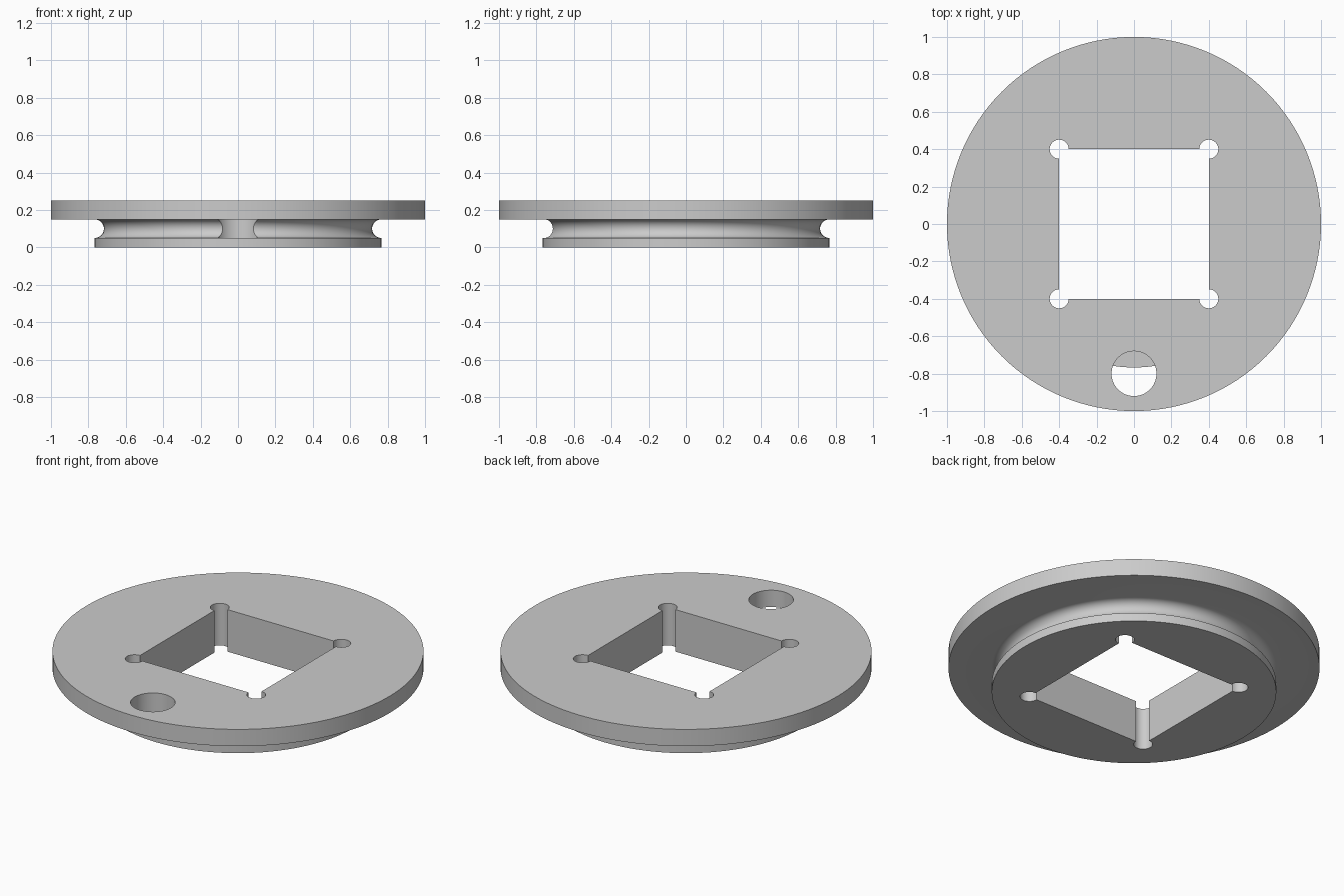
import bpy, bmesh, math
from mathutils import Vector

old = bpy.data.objects.get("Cube")
if old:
    bpy.data.objects.remove(old, do_unlink=True)

grey = bpy.data.materials.new("plain_grey")
grey.use_nodes = True
COLOUR = (0.6, 0.6, 0.6, 1)
grey.diffuse_color = COLOUR
grey.node_tree.nodes["Principled BSDF"].inputs["Base Color"].default_value = COLOUR


def lathe(name, profile, segments):
    """Solid of revolution from (radius, z) points, closed by flat caps."""
    bm = bmesh.new()
    rings = []
    for r, z in profile:
        angles = [math.tau * i / segments for i in range(segments)]
        rings.append([bm.verts.new((r * math.cos(a), r * math.sin(a), z)) for a in angles])
    for low, high in zip(rings, rings[1:]):
        for i in range(segments):
            j = (i + 1) % segments
            bm.faces.new((low[i], low[j], high[j], high[i]))
    bm.faces.new(rings[0][::-1])
    bm.faces.new(rings[-1])
    mesh = bpy.data.meshes.new(name)
    bm.to_mesh(mesh)
    bm.free()
    obj = bpy.data.objects.new(name, mesh)
    bpy.context.collection.objects.link(obj)
    mesh.materials.append(grey)
    return obj


def cut(target, cutter):
    """Subtract the cutter from the target, then discard it."""
    mod = target.modifiers.new("cut", 'BOOLEAN')
    mod.operation = 'DIFFERENCE'
    mod.solver = 'EXACT'
    mod.object = cutter
    bpy.context.view_layer.objects.active = target
    bpy.ops.object.modifier_apply(modifier=mod.name)
    bpy.data.objects.remove(cutter, do_unlink=True)


# Grooved wheel: small rim, half-round groove, wide flange
RIM, GROOVE, FLANGE_Z, TOP = 0.767, 0.05, 0.15, 0.25
STEPS = 16
profile = [(RIM, 0)]
for i in range(STEPS + 1):
    a = math.pi * i / STEPS
    profile.append((RIM - GROOVE * math.sin(a), 0.1 - GROOVE * math.cos(a)))
profile += [(1, FLANGE_Z), (1, TOP)]
wheel = lathe("grooved_wheel", profile, 128)

# Square opening through the middle
HALF = 0.4
bpy.ops.mesh.primitive_cube_add(size=2 * HALF, location=(0, 0, 0.1))
cut(wheel, bpy.context.object)

# Round reliefs in the corners of the opening
for sx in (-1, 1):
    for sy in (-1, 1):
        relief = lathe("corner_relief", [(0.051, -0.1), (0.051, 0.4)], 32)
        relief.location = Vector((sx * HALF, sy * HALF, 0))
        bpy.context.view_layer.update()
        cut(wheel, relief)

# Line hole through the flange, down to the rim
hole = lathe("line_hole", [(0.12, 0.05), (0.12, 0.4)], 64)
hole.location = Vector((0, -0.8, 0))
bpy.context.view_layer.update()
cut(wheel, hole)

# Smooth curved walls, keep the edges crisp
bpy.ops.object.select_all(action='DESELECT')
wheel.select_set(True)
bpy.context.view_layer.objects.active = wheel
bpy.ops.object.shade_smooth_by_angle(angle=math.radians(30))
